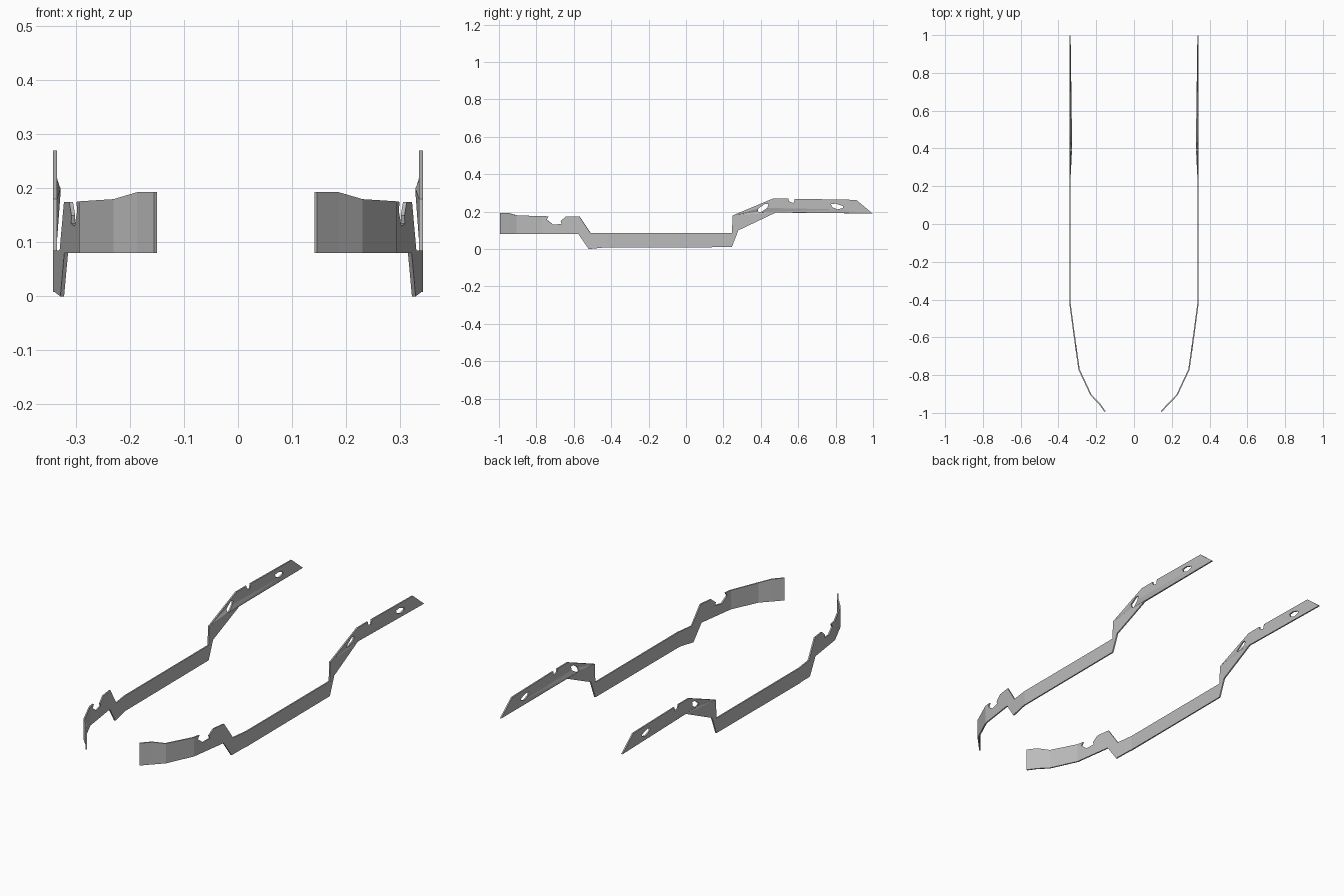
import bpy
import bmesh
from mathutils import Vector

cube = bpy.data.objects.get("Cube")
if cube:
    bpy.data.objects.remove(cube, do_unlink=True)

THICK = 0.007

steel = bpy.data.materials.new("grey steel")
steel.use_nodes = True
steel.diffuse_color = (0.5, 0.5, 0.5, 1)
steel.node_tree.nodes["Principled BSDF"].inputs["Base Color"].default_value = (0.5, 0.5, 0.5, 1)

# Side profile of a rail as (y, z)
OUTLINE = [
    (-0.993, 0.08), (-0.993, 0.193), (-0.95, 0.193), (-0.905, 0.18), (-0.77, 0.176),
    # front notch
    (-0.735, 0.175), (-0.745, 0.158), (-0.71, 0.13), (-0.665, 0.135), (-0.67, 0.15), (-0.64, 0.175),
    # drop to the low middle, then rise to the rear
    (-0.57, 0.175), (-0.51, 0.085), (0.245, 0.085), (0.25, 0.18), (0.465, 0.27),
    # rear notch
    (0.548, 0.27), (0.55, 0.255), (0.575, 0.245), (0.582, 0.269),
    # tail and underside
    (0.91, 0.263), (0.998, 0.19), (0.48, 0.195), (0.28, 0.10), (0.245, 0.01),
    (-0.44, 0.008), (-0.52, 0.0), (-0.575, 0.08),
]
RAMP_HOLE = [(0.385, 0.215), (0.42, 0.24), (0.44, 0.24), (0.435, 0.22), (0.4, 0.197), (0.385, 0.2)]
TAIL_HOLE = [(0.775, 0.24), (0.8, 0.243), (0.84, 0.23), (0.84, 0.22), (0.81, 0.212), (0.78, 0.225)]


def bend_path(tip):
    """Plan line of a rail as (y, x), from the tail to the front tip."""
    return [(1.1, 0.339), (-0.42, 0.339), (-0.57, 0.319), (-0.77, 0.291),
            (-0.905, 0.228), (-0.95, 0.184), (-0.993, tip)]


def plan_x(path, y):
    for (y0, x0), (y1, x1) in zip(path, path[1:]):
        if y >= y1 or (y1, x1) == path[-1]:
            return x0 + (x1 - x0) * (y - y0) / (y1 - y0)


def flat_plate():
    """Filled outline with holes, extruded to the plate thickness."""
    curve = bpy.data.curves.new("rail_profile", "CURVE")
    curve.dimensions = "2D"
    curve.fill_mode = "BOTH"
    curve.extrude = THICK / 2
    for loop in (OUTLINE, RAMP_HOLE, TAIL_HOLE):
        spline = curve.splines.new("POLY")
        spline.points.add(len(loop) - 1)
        for point, (y, z) in zip(spline.points, loop):
            point.co = (y, z, 0, 1)
        spline.use_cyclic_u = True
    helper = bpy.data.objects.new("rail_profile", curve)
    bpy.context.collection.objects.link(helper)
    depsgraph = bpy.context.evaluated_depsgraph_get()
    mesh = bpy.data.meshes.new_from_object(helper.evaluated_get(depsgraph))
    bpy.data.objects.remove(helper, do_unlink=True)
    return mesh


def build_rail(name, side, tip):
    mesh = flat_plate()
    mesh.name = name
    path = bend_path(tip)
    bm = bmesh.new()
    bm.from_mesh(mesh)
    bmesh.ops.remove_doubles(bm, verts=bm.verts, dist=0.0005)
    # Crease lines where the plate bends inward
    for y, _ in path[1:-1]:
        bmesh.ops.bisect_plane(bm, geom=bm.verts[:] + bm.edges[:] + bm.faces[:],
                               dist=0.0005, plane_co=(y, 0, 0), plane_no=(1, 0, 0))
    # Stand the plate up and bend it along the plan line
    for v in bm.verts:
        y, z, w = v.co
        slope = (plan_x(path, y + 0.004) - plan_x(path, y - 0.004)) / 0.008
        normal = Vector((1, -slope)).normalized()
        x = plan_x(path, y) + normal.x * w
        # Lower lip of the ramp leans inward
        if 0.38 < y < 0.49 and z < 0.205:
            x -= 0.007
        v.co = (side * x, y + normal.y * w, z)
    bmesh.ops.recalc_face_normals(bm, faces=bm.faces)
    for f in bm.faces:
        f.smooth = False
        f.material_index = 0
    bm.to_mesh(mesh)
    bm.free()
    mesh.materials.clear()
    mesh.materials.append(steel)
    rail = bpy.data.objects.new(name, mesh)
    bpy.context.collection.objects.link(rail)


build_rail("left_rail", 1, 0.144)
build_rail("right_rail", -1, 0.153)
